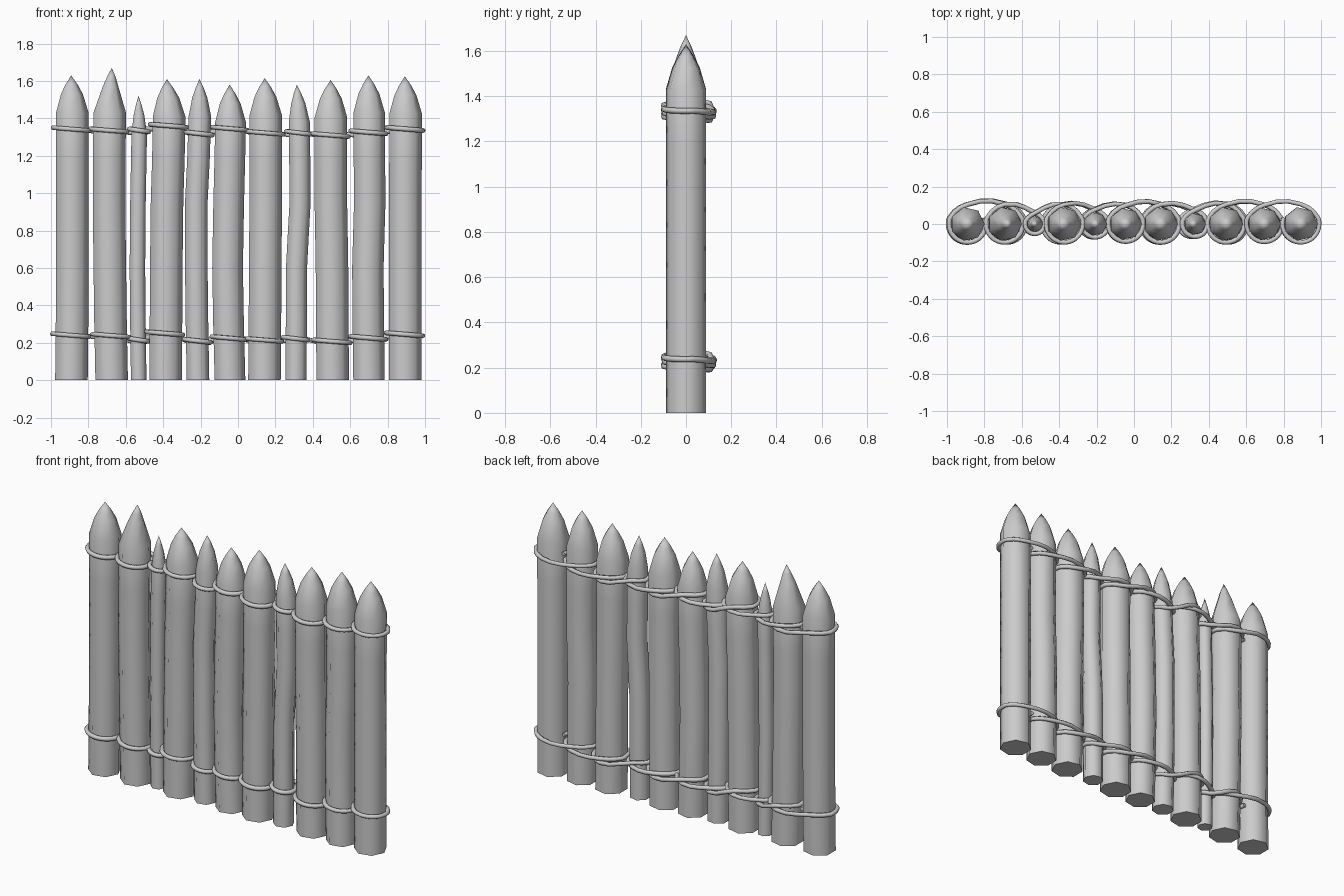
import bpy, bmesh
from math import sin, cos, pi, radians

if "Cube" in bpy.data.objects:
    bpy.data.objects.remove(bpy.data.objects["Cube"])

SIDES = 7
# x at z=0, z=0.6, z=0.95, z=1.33, tip x, tip z, radius, lower rope z, upper rope z
STAKES = [
    (-.895, -.890, -.890, -.890, -.892, 1.63, .088, .240, 1.342),
    (-.680, -.690, -.694, -.692, -.675, 1.67, .088, .238, 1.335),
    (-.533, -.540, -.537, -.530, -.532, 1.52, .042, .215, 1.335),
    (-.392, -.388, -.384, -.372, -.380, 1.61, .088, .250, 1.360),
    (-.217, -.226, -.226, -.207, -.206, 1.61, .061, .210, 1.318),
    (-.047, -.060, -.054, -.044, -.045, 1.58, .083, .225, 1.345),
    (.137, .141, .144, .144, .143, 1.615, .088, .215, 1.322),
    (.307, .310, .329, .326, .315, 1.58, .057, .222, 1.322),
    (.502, .498, .492, .492, .495, 1.605, .088, .207, 1.310),
    (.696, .690, .700, .697, .697, 1.63, .085, .226, 1.325),
    (.890, .890, .890, .892, .892, 1.625, .088, .245, 1.343),
]


def build_stake(n, s):
    x0, x1, x2, x3, xt, top, r = s[:7]
    bm = bmesh.new()
    R = r * 1.04
    sh = .24 if n == 1 else .20
    k = .48 if n == 1 else .67
    mix = lambda a, b, t: a + (b - a) * t
    # stacked rings: bent trunk, then a whittled point
    rings = [(x0, 0, R), (mix(x0, x1, .6), .3, R), (x1, .6, R), (mix(x1, x2, .5), .78, R),
             (x2, .95, R), (mix(x2, x3, .6), 1.18, R), (mix(x3, xt, .1), top - sh, R),
             (mix(x3, xt, .5), top - .1, R * k), (mix(x3, xt, .8), top - .05, R * k * .56)]
    prev = None
    for x, z, rad in rings:
        ring = [bm.verts.new((x + rad * cos(2 * pi * i / SIDES),
                              rad * sin(2 * pi * i / SIDES), z)) for i in range(SIDES)]
        if prev:
            for i in range(SIDES):
                j = (i + 1) % SIDES
                bm.faces.new((prev[i], prev[j], ring[j], ring[i]))
        else:
            bm.faces.new(ring[::-1])
        prev = ring
    tip = bm.verts.new((xt, 0, top))
    for i in range(SIDES):
        bm.faces.new((prev[i], prev[(i + 1) % SIDES], tip))
    me = bpy.data.meshes.new("stake")
    bm.to_mesh(me)
    bm.free()
    ob = bpy.data.objects.new(f"stake_{n + 1}", me)
    bpy.context.collection.objects.link(ob)
    bpy.ops.object.select_all(action='DESELECT')
    ob.select_set(True)
    bpy.context.view_layer.objects.active = ob
    bpy.ops.object.shade_smooth_by_angle(angle=radians(60))


def build_rope(name, xi, zi):
    # back-stitch lacing: round the front of each stake, then behind two stakes
    pts = []
    last = len(STAKES) - 1
    for n, s in enumerate(STAKES):
        x, z, r = s[xi], s[zi], s[6] + .010
        for a in range(20, -201, -20):
            t = radians(a)
            pts.append((x + r * cos(t), r * sin(t), z - .008 * cos(t)))
        if n < last:
            nx = STAKES[n + 1]
            pts.append((x, r + .006, z + .008))
            pts.append((nx[xi], nx[6] + .018, nx[zi] - .016))
    cu = bpy.data.curves.new(name, 'CURVE')
    cu.dimensions = '3D'
    cu.bevel_depth = .013
    cu.bevel_resolution = 1
    cu.resolution_u = 3
    cu.use_fill_caps = True
    sp = cu.splines.new('BEZIER')
    sp.bezier_points.add(len(pts) - 1)
    for b, p in zip(sp.bezier_points, pts):
        b.co = p
        b.handle_left_type = b.handle_right_type = 'AUTO'
    bpy.context.collection.objects.link(bpy.data.objects.new(name, cu))


for n, s in enumerate(STAKES):
    build_stake(n, s)
build_rope("lower_rope", 0, 7)
build_rope("upper_rope", 3, 8)
